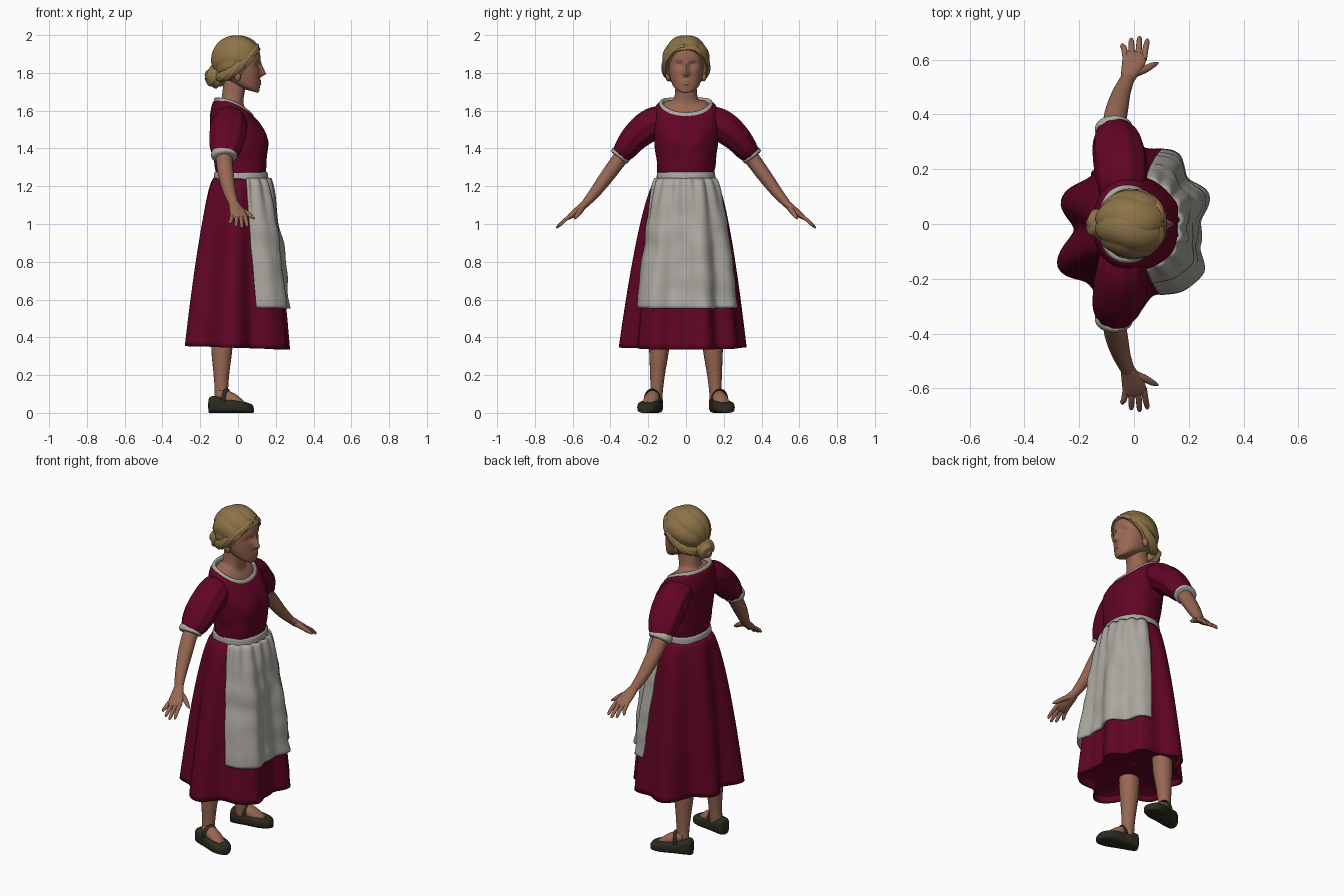
import bpy, bmesh, math
from math import sin, cos, pi, radians
from mathutils import Vector, noise

if "Cube" in bpy.data.objects:
    bpy.data.objects.remove(bpy.data.objects["Cube"])


def material(name, c):
    m = bpy.data.materials.new(name)
    m.diffuse_color = (*c, 1)
    m.use_nodes = True
    m.node_tree.nodes["Principled BSDF"].inputs["Base Color"].default_value = m.diffuse_color
    return m


RED = material("crimson cloth", (0.12, 0.0015, 0.0175))
WHITE = material("off white linen", (0.41, 0.39, 0.35))
SKIN = material("skin", (0.31, 0.135, 0.085))
HAIR = material("blonde hair", (0.27, 0.175, 0.065))
SHOE = material("dark leather", (0.024, 0.024, 0.014))


def spline(rows, k=5):
    """Catmull-Rom resampling of rows of numbers."""
    out = []
    for i in range(len(rows) - 1):
        p = [rows[min(max(i + d, 0), len(rows) - 1)] for d in (-1, 0, 1, 2)]
        for j in range(k):
            t = j / k
            out.append(tuple(0.5 * (2 * b + (c - a) * t + (2 * a - 5 * b + 4 * c - d) * t * t
                             + (3 * b - a - 3 * c + d) * t ** 3) for a, b, c, d in zip(*p)))
    return out + [tuple(rows[-1])]


def loft(name, rings, mat, wrap=True, caps=True, thick=0, fn=None):
    """Skin a list of point rings with quads."""
    n = len(rings[0])
    bm = bmesh.new()
    vs = [[bm.verts.new(fn(Vector(p)) if fn else p) for p in r] for r in rings]
    for r, q in zip(vs, vs[1:]):
        for i in range(n if wrap else n - 1):
            j = (i + 1) % n
            bm.faces.new((r[i], r[j], q[j], q[i]))
    if caps:
        bm.faces.new(vs[0][::-1])
        bm.faces.new(vs[-1])
    bmesh.ops.recalc_face_normals(bm, faces=bm.faces)
    for f in bm.faces:
        f.smooth = True
    me = bpy.data.meshes.new(name)
    bm.to_mesh(me)
    bm.free()
    me.set_sharp_from_angle(angle=radians(60))
    me.materials.append(mat)
    ob = bpy.data.objects.new(name, me)
    bpy.context.collection.objects.link(ob)
    if thick:
        m = ob.modifiers.new("thickness", 'SOLIDIFY')
        m.thickness, m.offset = thick, 0
    return ob


def spow(v, e):
    return math.copysign(abs(v) ** e, v)


def ovals(name, rows, mat, n=48, k=5, e=0.9, **kw):
    """Loft of level ovals: rows of (z, front x, back x, half width, slope, side lift)."""
    rings = []
    for z, f, b, w, slope, side in spline(rows, k):
        ring = []
        for i in range(n):
            a = 2 * pi * i / n
            dx = (f - b) / 2 * spow(cos(a), e)
            ring.append(((f + b) / 2 + dx, w * spow(sin(a), e), z + slope * dx + side * sin(a) ** 2))
        rings.append(ring)
    return loft(name, rings, mat, **kw)


def tube(name, rows, mat, ref=(1, 0, 0), n=20, k=5, ripple=0, mirror=1, **kw):
    """Tube through rows of (x, y, z, radius along ref, radius across)."""
    rows = spline([(x, y * mirror, z, a, b) for x, y, z, a, b in rows], k)
    pts, rings = [Vector(r[:3]) for r in rows], []
    for i, r in enumerate(rows):
        t = (pts[min(i + 1, len(pts) - 1)] - pts[max(i - 1, 0)]).normalized()
        u = Vector(ref)
        u = (u - u.dot(t) * t).normalized()
        v = t.cross(u)
        rings.append([pts[i] + (u * r[3] * cos(a) + v * r[4] * sin(a)) * (1 + ripple * sin(9 * a))
                      for a in (2 * pi * m / n for m in range(n))])
    return loft(name, rings, mat, **kw)


def ball(name, c, r, mat, wave=None):
    """Ellipsoid with an optional surface wave."""
    rings = []
    for j in range(1, 24):
        p = pi * j / 24
        ring = [Vector((sin(p) * cos(a), sin(p) * sin(a), cos(p))) for a in (2 * pi * i / 40 for i in range(40))]
        rings.append([Vector([c[q] + r[q] * d[q] * (wave(d) if wave else 1) for q in range(3)]) for d in ring])
    return loft(name, rings, mat)


# Skirt: waist oval blended into a folded hem
HEM = [(0, .23), (22, .288), (40, .25), (59, .3), (80, .275), (101, .32), (132, .23), (161, .275), (185, .215),
       (211, .315), (232, .27), (264, .352), (286, .265), (310, .3), (324, .305), (342, .245), (360, .23)]


def skirt_point(a, t, out=0):
    d = math.degrees(a) % 360
    for (d0, r0), (d1, r1) in zip(HEM, HEM[1:]):
        if d0 <= d <= d1:
            s = (1 - cos(pi * (d - d0) / (d1 - d0))) / 2
            r = r0 + (r1 - r0) * s
            break
    b = t ** 0.62
    x = (0.013 + 0.14 * cos(a)) * (1 - b) + r * cos(a) * b
    y = 0.148 * sin(a) * (1 - b) + r * sin(a) * b
    return Vector((x + out * cos(a), y + out * sin(a), 1.24 - t * (0.895 + 0.01 * cos(a))))


loft("skirt", [[skirt_point(2 * pi * i / 120, j / 30) for i in range(120)] for j in range(31)],
     RED, caps=False, thick=0.012)
# Underside of the skirt, closing in towards the legs
under = []
for s, z in ((1, .38), (.9, .395), (.6, .41), (.3, .42), (.03, .42)):
    under.append([(p.x * s, p.y * s, z) for p in (skirt_point(2 * pi * i / 120, .955) for i in range(120))])
loft("skirt_underside", under, RED, caps=False)

# Apron: sheet following the front of the skirt, gathered at the top
apron = []
for j in range(41):
    row = []
    for i in range(61):
        t = 0.76 * j / 40
        a = radians(78 - 11 * t) * (i / 30 - 1)
        p = skirt_point(a, t)
        out = 0.012 + 0.012 * t + 0.007 * sin(a * 17) * max(0, 1 - t * 3)
        out += 0.014 * noise.noise(Vector((p.y * 8, p.z * 9, 3))) * min(1, t * 4)
        row.append(skirt_point(a, t, out))
    apron.append(row)
loft("apron", apron, WHITE, wrap=False, caps=False, thick=0.012)
ovals("apron_band", [(1.226, .15, -.118, .148, 0, 0), (1.231, .16, -.128, .155, 0, 0),
                     (1.267, .158, -.126, .154, 0, 0), (1.275, .15, -.118, .148, 0, 0)], WHITE, caps=False)


# Bodice with bust and light wrinkles
def bust(p):
    if p.x > 0.02:
        p.x += 0.014 * math.exp(-((abs(p.y) - .07) / .05) ** 2 - ((p.z - 1.44) / .06) ** 2)
    f = 1 + 0.05 * noise.noise(p * 13) * min(1, max(0, (1.56 - p.z) * 8))
    return Vector((p.x * f, p.y * f, p.z))


ovals("bodice", [(1.25, .148, -.115, .146, 0, 0), (1.33, .152, -.125, .157, 0, 0), (1.43, .153, -.14, .167, 0, 0),
                 (1.5, .138, -.148, .172, -.05, 0), (1.555, .115, -.148, .17, -.15, .01),
                 (1.6, .092, -.135, .16, -.35, .02), (1.622, .07, -.115, .135, -.42, .02)],
      RED, n=72, caps=False, fn=bust)
ovals("collar_trim", [(1.611, .082, -.129, .144, -.42, .02), (1.624, .079, -.124, .139, -.42, .02),
                      (1.629, .068, -.112, .127, -.42, .02), (1.612, .062, -.106, .12, -.42, .02)],
      WHITE, caps=False, k=3)

# Neck
ovals("neck", [(1.6, .068, -.112, .13, -.42, .02), (1.625, .05, -.1, .105, -.38, .02),
               (1.645, .03, -.09, .075, -.2, .01), (1.68, .032, -.085, .06, 0, 0),
               (1.76, .05, -.075, .055, 0, 0)], SKIN)


# Head with sculpted nose, eye sockets, closed lids and lips
def bump(v, c, w):
    return math.exp(-((v - c) / w) ** 2)


def face(p):
    if p.x > .06:
        y, z = abs(p.y), p.z
        nose = max(0, min(1, (1.868 - z) / .07)) if z > 1.792 else max(0, 1 - (1.792 - z) / .016)
        p.x += .03 * nose * bump(y, 0, .008 + .007 * nose)
        p.x -= .016 * bump(y, .036, .02) * bump(z, 1.842, .016)
        p.x += .007 * bump(y, .037, .013) * bump(z, 1.838, .008)
        p.x += .008 * bump(y, 0, .02) * (bump(z, 1.757, .006) + bump(z, 1.741, .006))
    return p


ovals("head", [(1.705, .098, .03, .026, -.25, 0), (1.712, .108, 0, .046, -.3, 0), (1.74, .115, -.06, .072, -.25, 0),
               (1.79, .117, -.09, .088, -.1, 0), (1.84, .117, -.105, .094, 0, 0), (1.89, .118, -.11, .095, 0, 0),
               (1.94, .103, -.095, .083, 0, 0), (1.975, .06, -.05, .05, 0, 0)], SKIN, n=120, k=10, fn=face)

# Hair cap: ellipsoid shell trimmed along a hairline, with combed strands
columns = []
for i in range(144):
    a, p = 2 * pi * i / 144, 0.02

    def shell(p, s=1):
        d = Vector((.135 * sin(p) * cos(a), .122 * sin(p) * sin(a), .129 * cos(p)))
        phi = math.atan2(d.y, d.z + .09) + .12 * sin(d.x * 22)
        wave = .975 + .055 * abs(sin(6 * phi)) ** 0.7
        return Vector((-.005, 0, 1.87)) + d * s * (1 + (wave - 1) * min(1, p * 2))

    while p < 3:
        q = shell(p)
        if q.x > .75 * (q.z - 1.765) or q.z < 1.748:
            break
        p += 0.01
    columns.append([shell(.02 + (p - .02) * j / 40) for j in range(41)] + [shell(p, .9), shell(p, .8)])
loft("hair", list(zip(*columns)), HAIR)
ball("hair_bun", (-.118, 0, 1.78), (.057, .06, .06), HAIR,
     lambda d: .98 + .07 * sin(3 * math.atan2(d.z, d.y) + 9 * d.x))


# Mirrored parts: hair rolls, ears, arms, legs, shoes
def foot_point(s, w, z, m):
    ang = radians(15)
    return Vector((-.153 + s * cos(ang) - w * sin(ang), m * (.155 + s * sin(ang) + w * cos(ang)), z))


for m, side in ((1, "left"), (-1, "right")):
    def limb(name, rows, mat, **kw):
        return tube(side + "_" + name, rows, mat, mirror=m, **kw)

    ball(side + "_ear", (-.002, m * .095, 1.785), (.018, .014, .03), SKIN)
    limb("hair_roll", [(.1, .006, 1.945, .01, .012), (.084, .055, 1.92, .024, .022), (.035, .094, 1.87, .03, .026),
                       (-.02, .1, 1.815, .03, .028), (-.07, .075, 1.785, .028, .03),
                       (-.11, .03, 1.78, .02, .024)], HAIR, ripple=.05, n=45)

    # Puffed sleeve and cuff trim
    limb("sleeve", [(-.045, .09, 1.545, .075, .07), (-.045, .15, 1.54, .088, .082), (-.048, .21, 1.508, .096, .083),
                    (-.056, .272, 1.455, .094, .073), (-.066, .318, 1.398, .082, .062),
                    (-.073, .345, 1.366, .063, .05)], RED, n=54, ripple=.03)
    limb("cuff_trim", [(-.072, .339, 1.374, .06, .047), (-.073, .342, 1.37, .069, .055),
                       (-.074, .353, 1.356, .068, .055), (-.074, .357, 1.351, .058, .046)], WHITE, k=3, n=32)

    # Arm, palm, fingers
    limb("arm", [(-.072, .31, 1.4, .045, .042), (-.072, .365, 1.325, .043, .04), (-.062, .42, 1.25, .041, .037),
                 (-.045, .48, 1.17, .033, .03), (-.022, .535, 1.105, .025, .021)], SKIN)
    limb("palm", [(-.025, .525, 1.115, .024, .02), (-.012, .56, 1.083, .035, .02), (0, .595, 1.055, .043, .017),
                  (.004, .618, 1.037, .041, .013), (.006, .628, 1.03, .03, .006)], SKIN)
    for f, (x0, x1, y1, z1) in enumerate([(-.03, -.042, .658, 1.0), (-.007, -.01, .678, .985),
                                          (.015, .02, .685, .978), (.036, .048, .675, .985)]):
        limb("finger_%d" % f, [(x0, .6, 1.05, .011, .011), ((x0 + x1) / 2, .64, 1.022, .011, .01),
                               (x1, y1 - .008, z1 + .01, .009, .008), (x1, y1, z1, .003, .003)], SKIN, n=10, k=3)
    limb("thumb", [(.0, .55, 1.085, .016, .016), (.04, .565, 1.062, .014, .014), (.068, .58, 1.042, .011, .011),
                   (.088, .588, 1.028, .004, .004)], SKIN, ref=(0, 1, 0), n=10, k=3)

    # Leg, instep, shoe, strap
    limb("leg", [(-.084, .141, .43, .058, .055), (-.086, .143, .33, .055, .052),
                 (-.088, .15, .22, .043, .041), (-.088, .155, .13, .036, .034), (-.09, .162, .05, .036, .034)], SKIN)
    limb("instep", [(-.1, .164, .1, .03, .03), (-.06, .175, .085, .037, .034), (-.02, .186, .066, .04, .032),
                    (.03, .2, .045, .03, .015)], SKIN, ref=(0, 1, 0))
    rows = spline([(0, .014, .06), (.008, .036, .085), (.045, .045, .088), (.09, .047, .07), (.13, .054, .07),
                   (.17, .058, .063), (.21, .05, .053), (.232, .033, .044), (.242, .011, .03)], 3)
    loft(side + "_shoe", [[foot_point(s, w * spow(cos(a), .6), h / 2 + h / 2 * spow(sin(a), .6), m)
                           for a in (2 * pi * i / 32 for i in range(32))] for s, w, h in rows], SHOE)
    strap = []
    for i in range(9):
        a = pi * i / 8
        p = foot_point(.085 + .012 * sin(a), .044 * cos(a), .06 + .064 * sin(a), 1)
        strap.append((*p, .011, .005))
    limb("shoe_strap", strap, SHOE, n=10, k=2)
